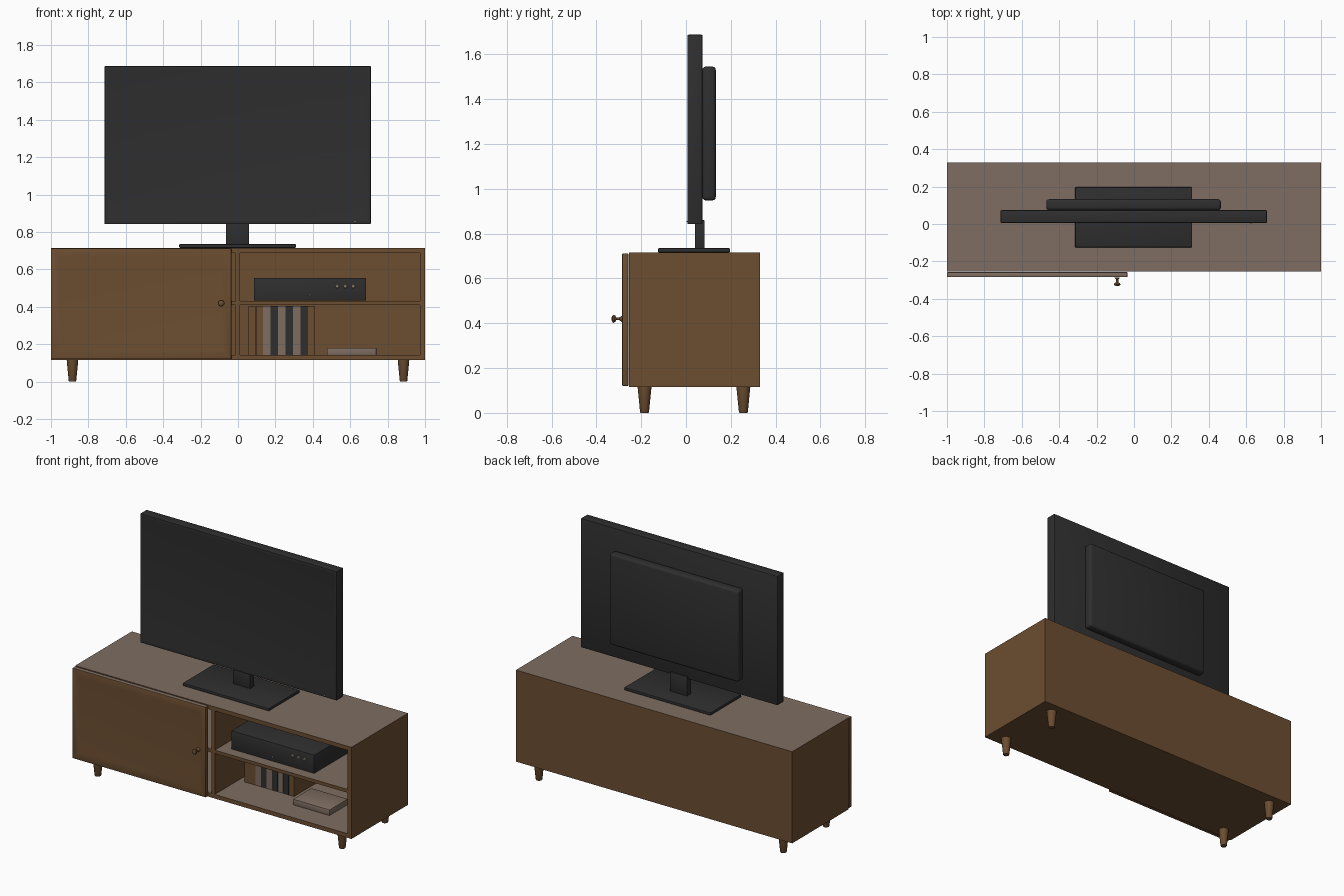
import bpy, bmesh, math
from mathutils import Matrix

cube = bpy.data.objects.get("Cube")
if cube:
    bpy.data.objects.remove(cube, do_unlink=True)


def material(name, color):
    m = bpy.data.materials.new(name)
    m.use_nodes = True
    m.diffuse_color = (*color, 1)
    m.node_tree.nodes["Principled BSDF"].inputs["Base Color"].default_value = (*color, 1)
    return m


wood = material("brown wood", (0.15, 0.075, 0.03))
taupe = material("taupe wood top", (0.21, 0.155, 0.12))
black = material("charcoal plastic", (0.028, 0.028, 0.029))
beige = material("beige button", (0.35, 0.27, 0.2))


def finish(name, bm, mats, smooth=False):
    bmesh.ops.recalc_face_normals(bm, faces=bm.faces)
    # upward wood faces take the second material
    if len(mats) > 1:
        for f in bm.faces:
            f.material_index = int(f.normal.z > 0.9)
    mesh = bpy.data.meshes.new(name)
    bm.to_mesh(mesh)
    bm.free()
    for m in mats:
        mesh.materials.append(m)
    ob = bpy.data.objects.new(name, mesh)
    bpy.context.collection.objects.link(ob)
    if smooth:
        bpy.ops.object.select_all(action='DESELECT')
        ob.select_set(True)
        bpy.context.view_layer.objects.active = ob
        bpy.ops.object.shade_smooth_by_angle(angle=math.radians(35))
    return ob


def box(name, x, y, z, mats, bevel=0, segments=2, panel=None):
    bm = bmesh.new()
    bmesh.ops.create_cube(bm, size=1)
    for v in bm.verts:
        v.co = [a + (c + 0.5) * (b - a) for c, (a, b) in zip(v.co, (x, y, z))]
    # recessed panel on the front face: (border, depth)
    if panel:
        bm.normal_update()
        front = [f for f in bm.faces if f.normal.y < -0.9]
        bmesh.ops.inset_region(bm, faces=front, thickness=panel[0])
        bmesh.ops.translate(bm, verts=front[0].verts, vec=(0, panel[1], 0))
    if bevel:
        edges = [e for e in bm.edges if len(e.link_faces) == 2
                 and e.calc_face_angle() > 1 and
                 all(abs(v.co[i] - s[0]) < 1e-5 or abs(v.co[i] - s[1]) < 1e-5
                     for v in e.verts for i, s in ((0, x), (2, z)))]
        bmesh.ops.bevel(bm, geom=edges, offset=bevel, segments=segments,
                        profile=0.5, affect='EDGES')
    return finish(name, bm, mats, bevel > 0)


def lathe(name, profile, place, mats, sides=20):
    # profile is (radius, height) along local z
    bm = bmesh.new()
    rings = [[bm.verts.new((r * math.cos(a), r * math.sin(a), h))
              for a in (2 * math.pi * i / sides for i in range(sides))]
             for r, h in profile]
    for lo, hi in zip(rings, rings[1:]):
        for i in range(sides):
            j = (i + 1) % sides
            bm.faces.new((lo[i], lo[j], hi[j], hi[i]))
    bm.faces.new(rings[0])
    bm.faces.new(rings[-1])
    bm.transform(place)
    return finish(name, bm, mats, True)


WOOD = (wood, taupe)
FRONT, BACK = -0.255, 0.33
T = 0.027

# Cabinet carcass
depth = (FRONT, BACK)
box("cabinet_top", (-1, 1), depth, (0.715 - T, 0.715), WOOD)
box("cabinet_bottom", (-1, 1), depth, (0.115, 0.115 + T), WOOD)
inner = (0.115 + T, 0.715 - T)
box("right_side", (-1, -1 + T), depth, inner, WOOD)
box("left_side", (1 - T, 1), depth, inner, WOOD)
box("back_panel", (-1 + T, 1 - T), (BACK - 0.02, BACK), inner, WOOD)
box("divider", (-0.014, 0.011), (FRONT, BACK - 0.02), inner, WOOD)
for side, span in (("left", (0.011, 1 - T)), ("right", (-1 + T, -0.014))):
    box(side + "_shelf", span, (FRONT, BACK - 0.02), (0.41, 0.432), WOOD)

# Door and knob
box("door", (-1, -0.035), (-0.285, -0.257), (0.12, 0.712), WOOD, 0.004, 2, (0.07, 0.004))
knob = [(0.014, 0), (0.012, 0.005), (0.006, 0.012), (0.006, 0.026), (0.014, 0.031),
        (0.018, 0.037), (0.015, 0.043), (0.006, 0.047)]
lathe("door_knob", knob,
      Matrix.Translation((-0.09, -0.285, 0.42)) @ Matrix.Rotation(math.pi / 2, 4, 'X'), (wood,))

# Tapered legs
for x in (-0.885, 0.885):
    for y in (-0.185, 0.256):
        lathe("leg", [(0.018, 0), (0.02, 0.004), (0.031, 0.116)],
              Matrix.Translation((x, y, 0)), (wood,))

# Television
box("tv_body", (-0.714, 0.711), (0.005, 0.074), (0.842, 1.688), (black,), 0.006, 2, (0.029, 0.004))
box("tv_back_housing", (-0.469, 0.465), (0.073, 0.133), (0.948, 1.546), (black,), 0.016, 3)
box("tv_neck", (-0.065, 0.06), (0.04, 0.083), (0.73, 0.86), (black,), 0.003)
box("tv_base", (-0.315, 0.311), (-0.125, 0.197), (0.716, 0.735), (black,), 0.005)
box("tv_light", (0.62, 0.63), (0.002, 0.006), (0.853, 0.857), (beige,))

# Media player with buttons
box("media_player", (0.085, 0.685), (-0.19, 0.16), (0.433, 0.555), (black,), 0.004)
button = [(0.01, 0), (0.01, 0.005), (0.007, 0.008)]
for x, z, s in ((0.53, 0.51, 1), (0.573, 0.51, 1), (0.616, 0.51, 1), (0.385, 0.463, 0.5)):
    lathe("player_button", button, Matrix.Translation((x, -0.19, z))
          @ Matrix.Rotation(math.pi / 2, 4, 'X') @ Matrix.Scale(s, 4), (beige,), 12)

# Row of upright cases and one lying book
for i, c in enumerate("wwtbtbtbw"):
    x = 0.055 + i * 0.04
    mats = {"w": WOOD, "t": (taupe,), "b": (black,)}[c]
    box("upright_case", (x, x + 0.038), (-0.01, 0.22), (0.142, 0.404), mats)
box("lying_book", (0.475, 0.74), (-0.11, 0.08), (0.142, 0.18), (taupe,), 0.003)
